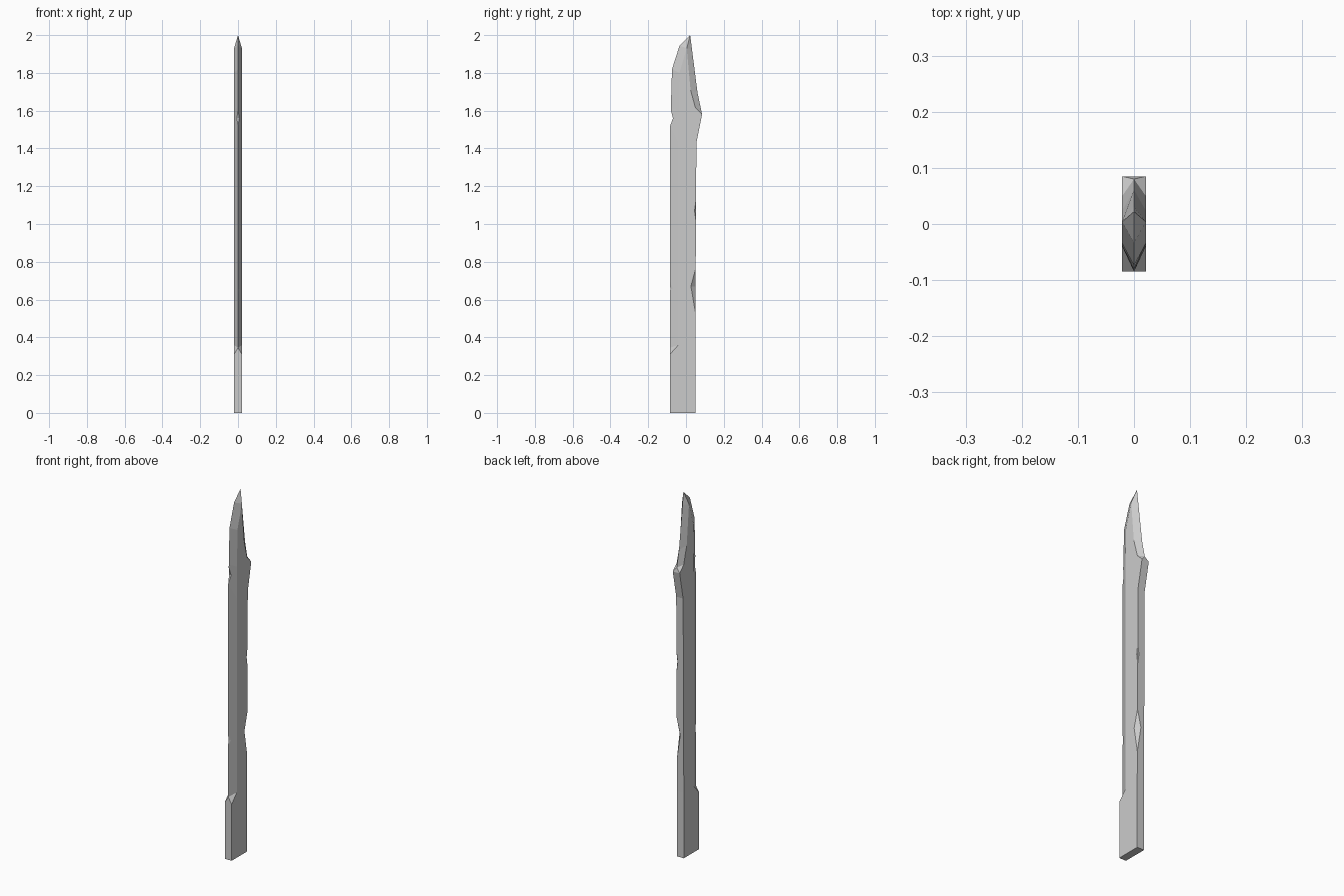
import bpy, bmesh
from mathutils import Vector

if "Cube" in bpy.data.objects:
    bpy.data.objects.remove(bpy.data.objects["Cube"])

HALF = 0.021  # half thickness of the blade

# Each section: front edge (y, z, half width), front crease (y, z),
# back crease (y, z), back edge (y, z, half width)
SECTIONS = [
    ((-.085, 0, HALF), (-.04, 0), (.03, 0), (.049, 0, HALF)),
    ((-.085, .31, HALF), (-.04, .36), (.03, .36), (.049, .36, HALF)),
    ((-.085, .345, 0), (-.04, .36), (.03, .36), (.049, .36, HALF)),
    ((-.085, 1.52, 0), (-.04, 1.43), (.03, 1.43), (.055, 1.43, HALF)),
    ((-.08, 1.62, 0), (-.038, 1.6), (.05, 1.615), (.085, 1.58, HALF)),
    ((-.08, 1.62, 0), (-.038, 1.6), (.05, 1.615), (.08, 1.605, 0)),
    ((-.074, 1.82, 0), (-.035, 1.8), (.024, 1.71), (.061, 1.695, 0)),
    ((-.034, 1.945, 0), (.004, 1.93), (.004, 1.93), (.031, 1.93, 0)),
    ((.022, 2, 0), (.004, 1.93), (.004, 1.93), (.022, 2, 0)),
]


def ring(section):
    f, c, b, e = section
    side = [(f[2], f[0], f[1]), (HALF, *c), (HALF, *b), (e[2], e[0], e[1])]
    return side + [(-x, y, z) for x, y, z in reversed(side)]


def make_object(name, bm):
    bmesh.ops.recalc_face_normals(bm, faces=bm.faces)
    mesh = bpy.data.meshes.new(name)
    bm.to_mesh(mesh)
    bm.free()
    obj = bpy.data.objects.new(name, mesh)
    bpy.context.collection.objects.link(obj)
    return obj


def build_blade():
    bm = bmesh.new()
    verts = {}

    def face(points):
        unique = []
        for p in points:
            key = tuple(round(v, 5) + 0.0 for v in p)
            if key not in verts:
                verts[key] = bm.verts.new(key)
            if verts[key] not in unique:
                unique.append(verts[key])
        if len(unique) > 2 and not bm.faces.get(unique):
            bm.faces.new(unique)

    rings = [ring(s) for s in SECTIONS]
    face(rings[0])
    for lo, hi in zip(rings, rings[1:]):
        for i in range(8):
            j = (i + 1) % 8
            face((lo[i], lo[j], hi[j], hi[i]))
    return make_object("blade", bm)


def cut_chip(blade, apex, outward, depth, z_low, z_high):
    # V-shaped groove whose mouth spans z_low..z_high at the given depth
    n = Vector((*outward, 0)).normalized()
    axis = n.cross(Vector((0, 0, 1))) * 0.06
    a, reach = Vector(apex), 1.8
    tri = [a]
    for z in (z_low, z_high):
        tri.append(a + (n * depth + Vector((0, 0, z - a.z))) * reach)
    bm = bmesh.new()
    for s in (-1, 1):
        for p in tri:
            bm.verts.new(p + axis * s)
    bmesh.ops.convex_hull(bm, input=bm.verts)
    cutter = make_object("chip_cutter", bm)
    cutter.hide_render = True
    mod = blade.modifiers.new("chip", 'BOOLEAN')
    mod.operation = 'DIFFERENCE'
    mod.solver = 'EXACT'
    mod.object = cutter
    bpy.context.view_layer.objects.active = blade
    bpy.ops.object.modifier_apply(modifier=mod.name)
    bpy.data.objects.remove(cutter)


blade = build_blade()

# Battle damage: back corner chips, then front edge chips
cut_chip(blade, (HALF, .026, .67), (.024, .021), .0158, .53, .76)
cut_chip(blade, (HALF, .045, 1.07), (.7, .7), .003, 1.04, 1.1)
cut_chip(blade, (.007, -.07, .655), (.85, -.52), .002, .625, .70)
cut_chip(blade, (0, -.069, 1.56), (0, -1), .015, 1.52, 1.62)
